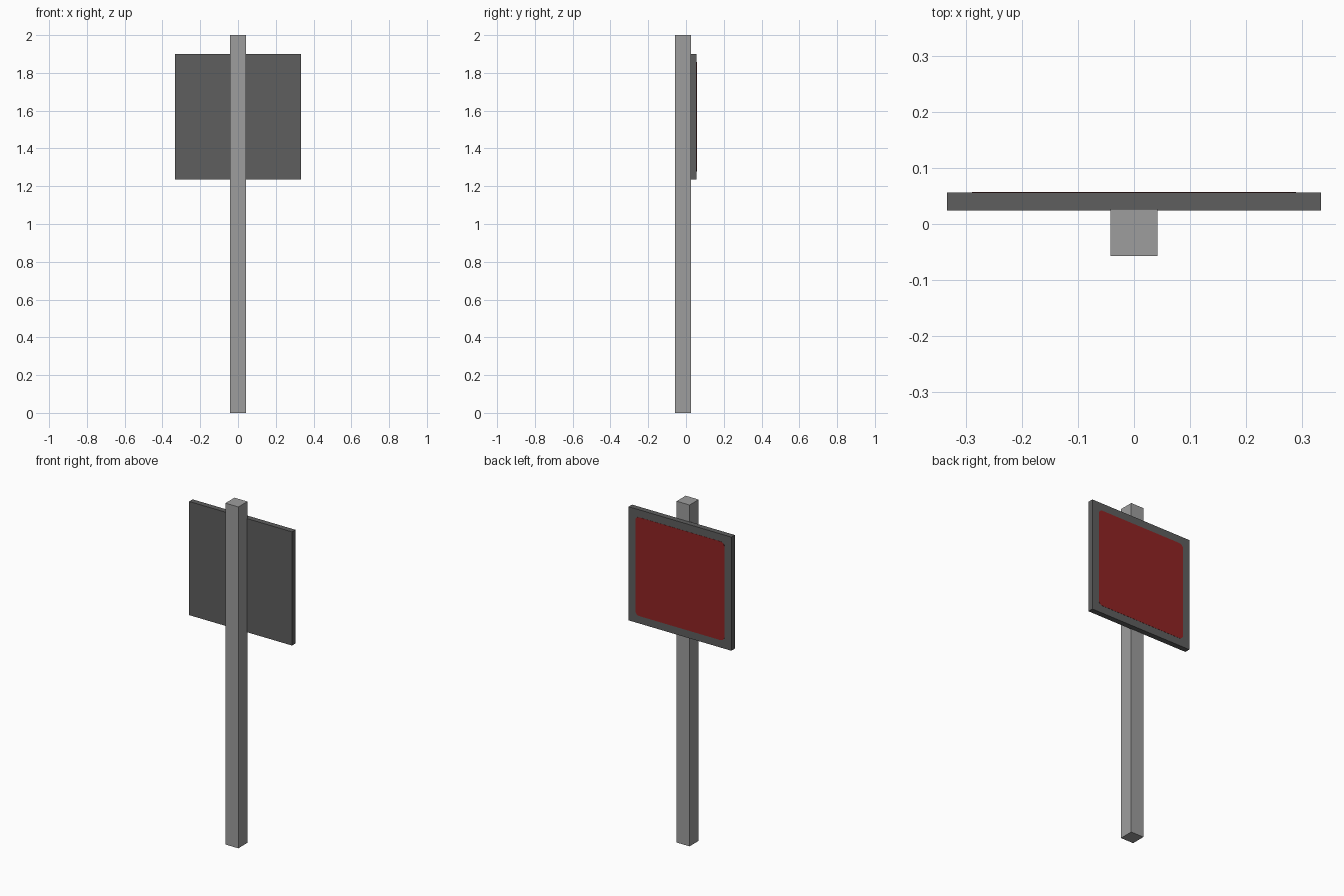
import bpy, bmesh, math

if "Cube" in bpy.data.objects:
    bpy.data.objects.remove(bpy.data.objects["Cube"])


def material(name, rgb):
    m = bpy.data.materials.new(name)
    m.diffuse_color = (*rgb, 1.0)
    m.use_nodes = True
    m.node_tree.nodes["Principled BSDF"].inputs["Base Color"].default_value = m.diffuse_color
    return m


post_grey = material("post grey", (0.34, 0.34, 0.34))
board_grey = material("dark board grey", (0.112, 0.112, 0.112))
sign_red = material("sign red", (0.28, 0.017, 0.017))


def add_object(name, bm, mat):
    bmesh.ops.recalc_face_normals(bm, faces=bm.faces)
    me = bpy.data.meshes.new(name)
    bm.to_mesh(me)
    bm.free()
    me.materials.append(mat)
    ob = bpy.data.objects.new(name, me)
    bpy.context.collection.objects.link(ob)
    return ob


def box(name, lo, hi, mat):
    bm = bmesh.new()
    bmesh.ops.create_cube(bm, size=1)
    for v in bm.verts:
        v.co = [(a + b) / 2 + c * (b - a) for a, b, c in zip(lo, hi, v.co)]
    return add_object(name, bm, mat)


def rounded_plate(name, half, radius, zc, y0, y1, mat, steps=4):
    bm = bmesh.new()
    ring = []
    for q, (sx, sz) in enumerate([(1, 1), (-1, 1), (-1, -1), (1, -1)]):
        for i in range(steps + 1):
            a = math.pi / 2 * (q + i / steps)
            ring.append(bm.verts.new((sx * (half - radius) + radius * math.cos(a), y0,
                                      zc + sz * (half - radius) + radius * math.sin(a))))
    face = bm.faces.new(ring)
    out = bmesh.ops.extrude_face_region(bm, geom=[face], use_keep_orig=True)
    for g in out["geom"]:
        if isinstance(g, bmesh.types.BMVert):
            g.co.y = y1
    return add_object(name, bm, mat)


# Square post, set slightly into the board
box("post", (-0.042, -0.057, 0), (0.042, 0.027, 2), post_grey)

# Square sign board on the back (+y) side
box("sign_board", (-0.333, 0.024, 1.235), (0.333, 0.056, 1.901), board_grey)

# Red panel with rounded corners on the board's outer face
rounded_plate("red_panel", 0.289, 0.025, 1.568, 0.054, 0.057, sign_red)
